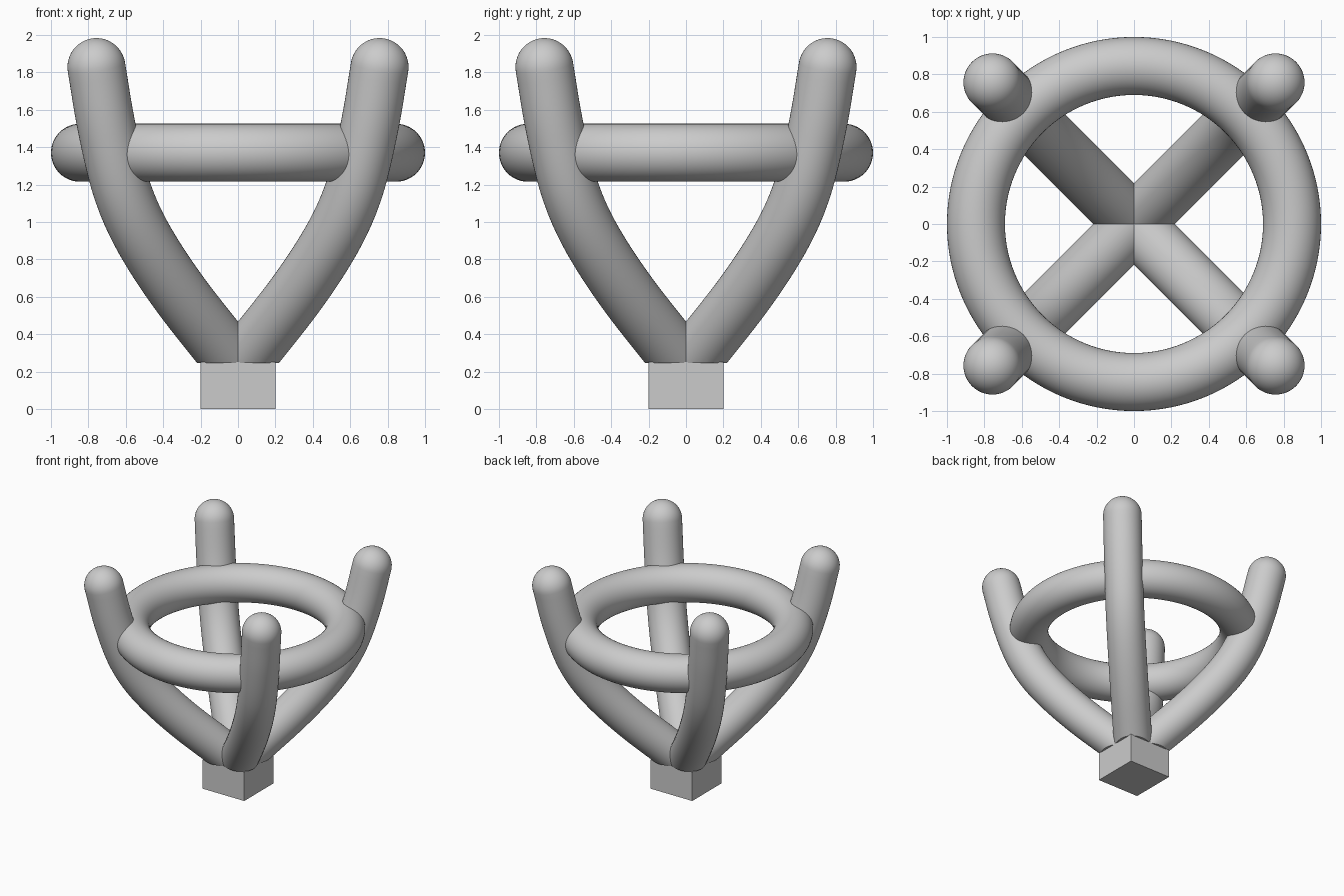
import bpy, bmesh, math
from mathutils import Vector
from mathutils.geometry import interpolate_bezier

if "Cube" in bpy.data.objects:
    bpy.data.objects.remove(bpy.data.objects["Cube"])

R = 0.155       # tube radius
SIDES = 48


def smooth(obj):
    bpy.ops.object.select_all(action='DESELECT')
    obj.select_set(True)
    bpy.context.view_layer.objects.active = obj
    bpy.ops.object.shade_smooth_by_angle(angle=math.radians(35))


def prong(name, angle):
    # centre line: (front-view x, z), swung out along a diagonal
    pts = [(-.10, .095), (0, .22), (.12, .37), (.30, .60), (.45, .82),
           (.56, 1.02), (.635, 1.22), (.705, 1.52), (.757, 1.828)]
    pts = [Vector((x * math.sqrt(2), 0, z)) for x, z in pts]
    tans = [(pts[min(i + 1, len(pts) - 1)] - pts[max(i - 1, 0)]).normalized()
            for i in range(len(pts))]
    path = [pts[0]]
    for a, b, ta, tb in zip(pts, pts[1:], tans, tans[1:]):
        d = (b - a).length / 3
        path += interpolate_bezier(a, a + ta * d, b - tb * d, b, 7)[1:]
    n = len(path)
    stations = []
    for i, p in enumerate(path):
        t = (path[min(i + 1, n - 1)] - path[max(i - 1, 0)]).normalized()
        stations.append((p, t, R))
    # rounded tip
    end, t, _ = stations[-1]
    for k in range(1, 12):
        a = math.pi / 2 * k / 12
        stations.append((end + t * R * math.sin(a), t, R * math.cos(a)))

    bm = bmesh.new()
    rings = []
    for p, t, r in stations:
        side = Vector((0, 1, 0))
        up = t.cross(side)
        rings.append([bm.verts.new(p + r * (side * math.cos(u) + up * math.sin(u)))
                      for u in (2 * math.pi * j / SIDES for j in range(SIDES))])
    for lo, hi in zip(rings, rings[1:]):
        for j in range(SIDES):
            k = (j + 1) % SIDES
            bm.faces.new((lo[j], lo[k], hi[k], hi[j]))
    tip = bm.verts.new(end + t * R)
    for j in range(SIDES):
        bm.faces.new((rings[-1][j], rings[-1][(j + 1) % SIDES], tip))
    # flat cut where the prong meets the base
    geom = bm.verts[:] + bm.edges[:] + bm.faces[:]
    cut = bmesh.ops.bisect_plane(bm, geom=geom, plane_co=(0, 0, .246),
                                 plane_no=(0, 0, 1), clear_inner=True)
    edges = [e for e in cut['geom_cut'] if isinstance(e, bmesh.types.BMEdge)]
    bmesh.ops.edgeloop_fill(bm, edges=edges)
    bmesh.ops.recalc_face_normals(bm, faces=bm.faces[:])
    me = bpy.data.meshes.new(name)
    bm.to_mesh(me)
    bm.free()
    obj = bpy.data.objects.new(name, me)
    bpy.context.collection.objects.link(obj)
    obj.rotation_euler.z = angle
    smooth(obj)


# square base
bpy.ops.mesh.primitive_cube_add(size=1, location=(0, 0, .125))
base = bpy.context.object
base.name = "base_block"
base.scale = (.4, .4, .25)

# four curved prongs on the diagonals
for i in range(4):
    prong(f"prong_{i + 1}", math.pi / 4 + i * math.pi / 2)

# horizontal ring
bpy.ops.mesh.primitive_torus_add(major_radius=1 - R, minor_radius=R,
                                 major_segments=128, minor_segments=SIDES,
                                 location=(0, 0, 1.37))
ring = bpy.context.object
ring.name = "ring"
smooth(ring)
